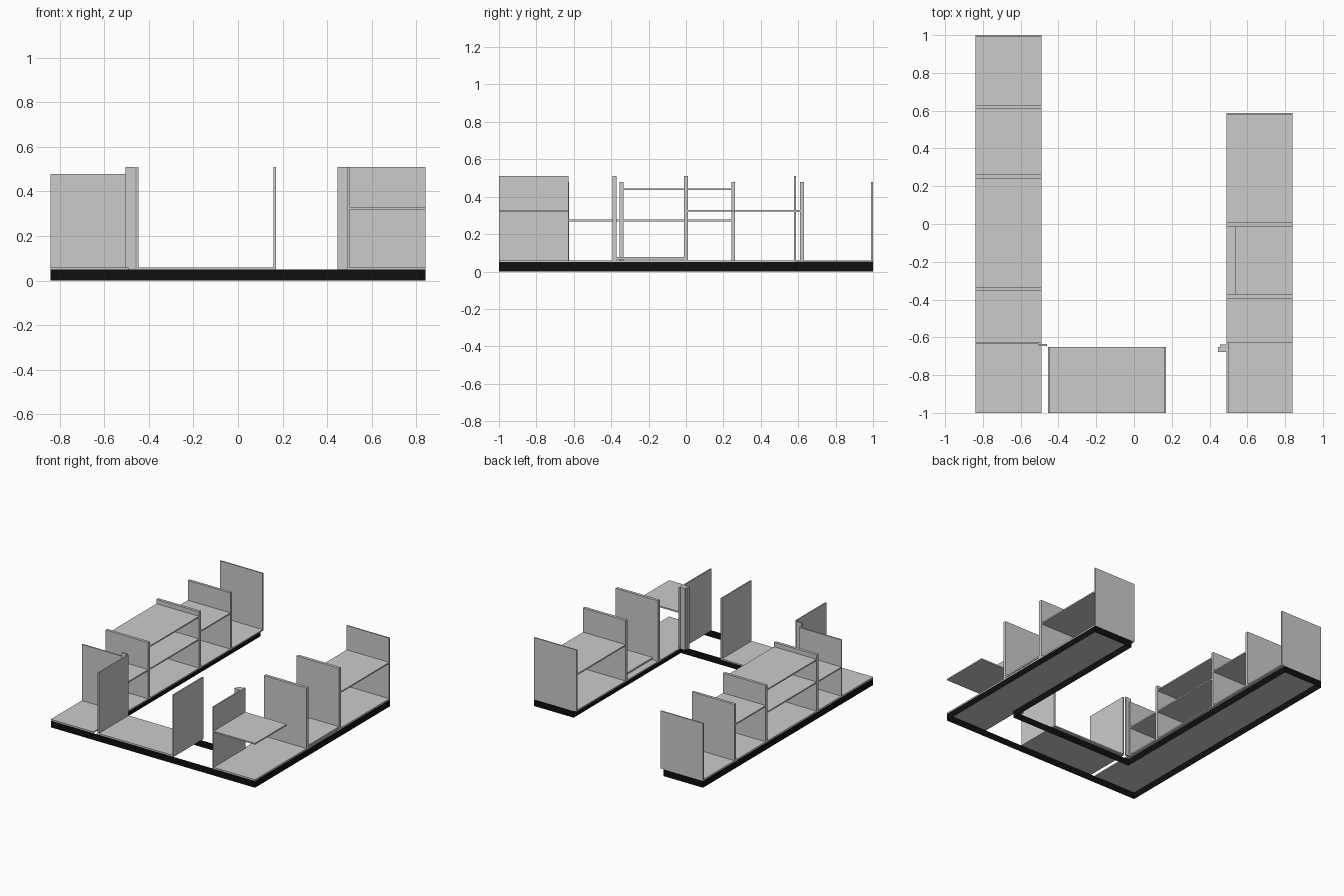
import bpy

if "Cube" in bpy.data.objects:
    bpy.data.objects.remove(bpy.data.objects["Cube"])

black = bpy.data.materials.new("plinth_black")
black.diffuse_color = (0.004, 0.005, 0.004, 1)
black.use_nodes = True
black.node_tree.nodes["Principled BSDF"].inputs["Base Color"].default_value = black.diffuse_color


def board(name, x, y, z):
    """Axis-aligned board given its (min, max) extents."""
    v = [(a, b, c) for a in x for b in y for c in z]
    f = [(0, 1, 3, 2), (4, 6, 7, 5), (0, 4, 5, 1),
         (2, 3, 7, 6), (0, 2, 6, 4), (1, 5, 7, 3)]
    me = bpy.data.meshes.new(name)
    me.from_pydata(v, [], f)
    ob = bpy.data.objects.new(name, me)
    bpy.context.collection.objects.link(ob)
    return ob


LEFT, RIGHT, FRONT = (-0.84, -0.49), (0.49, 0.84), (-0.45, 0.165)
BASE = (0.05, 0.06)
LOW, HIGH = 0.478, 0.51

# Plinth: thin U-shaped skirt, set back under the inner cabinet fronts
path = [(-0.84, 1), (-0.84, -1), (0.84, -1), (0.84, 0.585),
        (0.515, 0.585), (0.515, -0.675), (-0.515, -0.675), (-0.515, 1)]
n = len(path)
me = bpy.data.meshes.new("plinth")
me.from_pydata([(x, y, z) for z in (0, 0.05) for x, y in path], [],
               [(i, (i + 1) % n, (i + 1) % n + n, i + n) for i in range(n)])
me.materials.append(black)
bpy.context.collection.objects.link(bpy.data.objects.new("plinth", me))

# Base boards of the three runs
board("left_base", LEFT, (-1, 1), BASE)
board("right_base", RIGHT, (-1, 0.587), BASE)
board("front_base", FRONT, (-1, -0.65), BASE)

# Upright dividers across the left and right runs
for y in [(-0.636, -0.626), (-0.356, -0.335), (0.242, 0.263),
          (0.61, 0.63), (0.99, 1)]:
    board("left_divider", LEFT, y, (0.06, LOW))
for y in [(-0.394, -0.372), (-0.012, 0.01), (0.577, 0.587)]:
    board("right_divider", RIGHT, y, (0.06, HIGH))

# Upright sides of the front run and the right corner
for x in [(-0.455, -0.445), (0.16, 0.17)]:
    board("front_side", x, (-1, -0.65), (0.05, HIGH))
board("corner_side", (0.49, 0.5), (-1, -0.628), (0.06, HIGH))

# Shelves
for run, y, z in [(LEFT, (-0.626, -0.356), 0.272), (LEFT, (-0.335, 0.242), 0.272),
                  (LEFT, (-0.335, 0.242), 0.44), (LEFT, (0.263, 0.61), 0.325),
                  (RIGHT, (0.01, 0.577), 0.325), (RIGHT, (-1, -0.628), 0.325)]:
    board("shelf", run, y, (z - 0.005, z + 0.005))
board("appliance_shelf", (0.535, 0.84), (-0.372, -0.012), (0.065, 0.077))

# Corner filler strips
board("left_filler", (-0.505, -0.46), (-0.646, -0.636), (0.05, HIGH))
board("right_filler_back", (0.455, 0.49), (-0.652, -0.638), (0.05, HIGH))
board("right_filler_front", (0.445, 0.49), (-0.677, -0.652), (0.05, HIGH))
